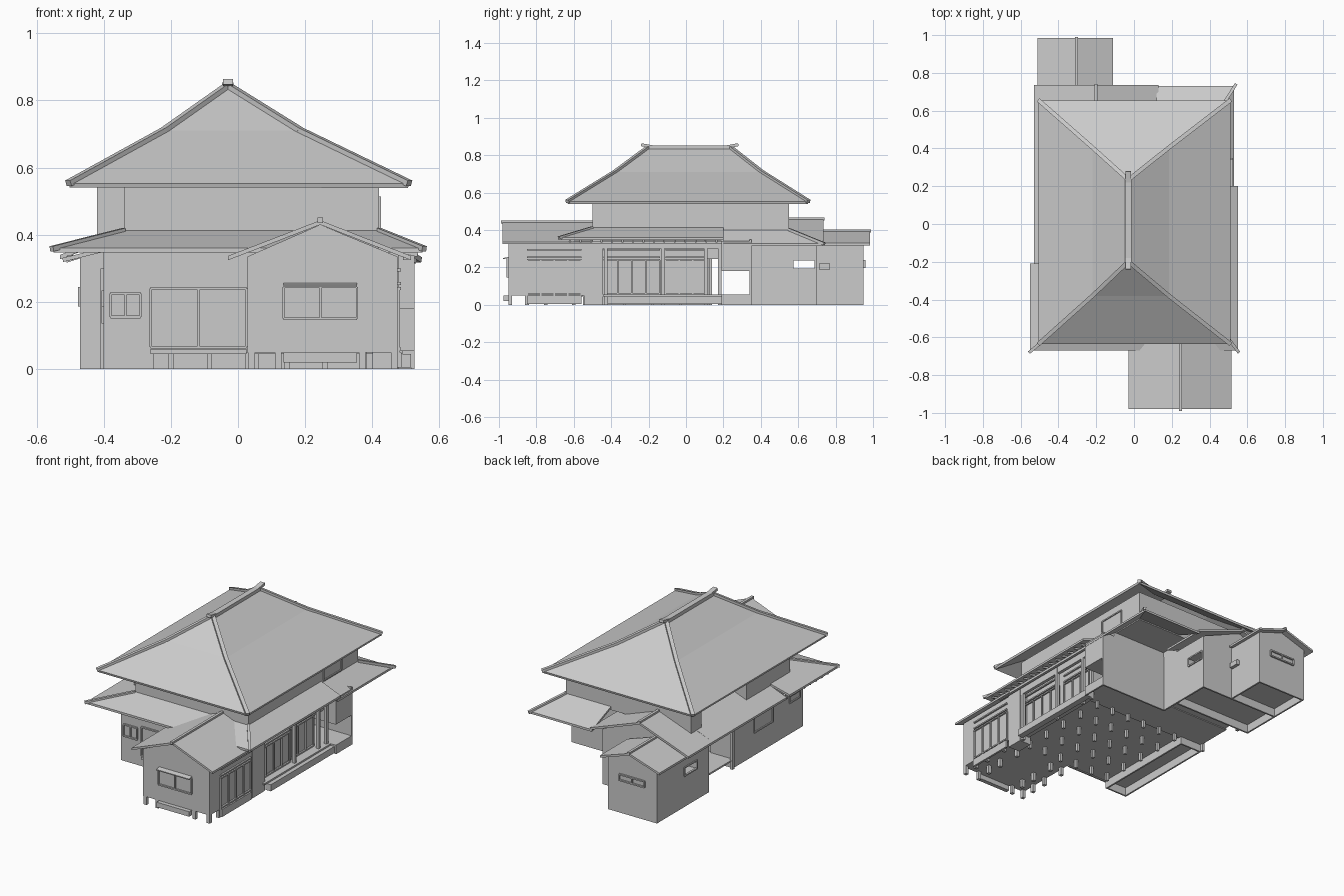
import bpy, bmesh
from mathutils import Vector

cube = bpy.data.objects.get("Cube")
if cube:
    bpy.data.objects.remove(cube, do_unlink=True)

grey = bpy.data.materials.new("plain_grey")
grey.use_nodes = True
grey.diffuse_color = (0.6, 0.6, 0.6, 1)
grey.node_tree.nodes["Principled BSDF"].inputs["Base Color"].default_value = grey.diffuse_color


def finish(name, bm):
    bmesh.ops.recalc_face_normals(bm, faces=bm.faces)
    mesh = bpy.data.meshes.new(name)
    bm.to_mesh(mesh)
    bm.free()
    mesh.materials.append(grey)
    obj = bpy.data.objects.new(name, mesh)
    bpy.context.collection.objects.link(obj)
    return obj


def box(name, x0, x1, y0, y1, z0, z1):
    bm = bmesh.new()
    bmesh.ops.create_cube(bm, size=1)
    low, high = Vector((x0, y0, z0)), Vector((x1, y1, z1))
    for v in bm.verts:
        v.co = (low + high) / 2 + v.co * (high - low)
    return finish(name, bm)


def bar(name, start, end, width, height):
    start, end = Vector(start), Vector(end)
    span = end - start
    turn = span.to_track_quat('Y', 'Z')
    bm = bmesh.new()
    bmesh.ops.create_cube(bm, size=1)
    for v in bm.verts:
        scaled = Vector((v.co.x * width, v.co.y * span.length, v.co.z * height))
        v.co = (start + end) / 2 + turn @ scaled
    return finish(name, bm)


def extrude(name, points, offset):
    bm = bmesh.new()
    face = bm.faces.new([bm.verts.new(p) for p in points])
    grown = bmesh.ops.extrude_face_region(bm, geom=[face], use_keep_orig=True)
    moved = [g for g in grown["geom"] if isinstance(g, bmesh.types.BMVert)]
    bmesh.ops.translate(bm, verts=moved, vec=offset)
    return finish(name, bm)


def roof_slab(name, points, thick=0.013):
    return extrude(name, points, (0, 0, -thick))


def gable_roof(name, left, ridge, right, y0, y1, eave, top):
    for side, x in (("left", left), ("right", right)):
        roof_slab(f"{name}_{side}_slope", [(x, y0, eave), (ridge, y0, top),
                                           (ridge, y1, top), (x, y1, eave)])
    bar(f"{name}_ridge", (ridge, y0 - .01, top), (ridge, y1 + .005, top), .016, .016)


def gable_block(name, x0, ridge, x1, y0, y1, base, eave, top):
    profile = [(x0, base), (x1, base), (x1, eave), (ridge, top), (x0, eave)]
    return extrude(name, [(x, y0, z) for x, z in profile], (0, y1 - y0, 0))


def base_walls(name, x0, x1, y0, y1, t=0.01):
    # thin plinth around a raised floor
    box(name + "_left", x0, x0 + t, y0, y1, 0, .06)
    box(name + "_right", x1 - t, x1, y0, y1, 0, .06)
    box(name + "_front", x0, x1, y0, y0 + t, 0, .06)
    box(name + "_back", x0, x1, y1 - t, y1, 0, .06)


def sliding_doors(name, x, y0, y1, panels):
    # frames and mullions on a wall facing +x
    for z in (.06, .24, .255, .295):
        box(name + "_rail", x, x + .01, y0, y1, z - .004, z + .004)
    for i in range(panels + 1):
        y = y0 + (y1 - y0) * i / panels
        box(name + "_mullion", x, x + .008, y - .004, y + .004, .05, .24)


def side_frame(name, x, y0, y1, z0, z1, depth=0.006):
    # window frame on a wall facing sideways
    for z in (z0, z1):
        box(name + "_rail", x - depth, x + depth, y0, y1, z - .004, z + .004)
    for y in (y0, y1):
        box(name + "_post", x - depth, x + depth, y - .004, y + .004, z0, z1)


def front_frame(name, x0, x1, z0, z1, y, side=-1):
    # window frame on a wall facing -y (or +y)
    a, b = sorted((y, y + side * .01))
    for z in (z0, z1):
        box(name + "_rail", x0, x1, a, b, z - .004, z + .004)
    for x in (x0, (x0 + x1) / 2, x1):
        box(name + "_post", x - .003, x + .003, a, b, z0, z1)


# main roof: three rings rising to a ridge, slightly concave
rings = [[(-.505, .51), (-.635, .655), .553], [(-.22, .185), (-.38, .405), .71],
         [(-.031, -.029), (-.2, .235), .843]]
bm = bmesh.new()
loops = []
for (xa, xb), (ya, yb), z in rings:
    loops.append([bm.verts.new(p) for p in ((xa, ya, z), (xb, ya, z), (xb, yb, z), (xa, yb, z))])
for lower, upper in zip(loops, loops[1:]):
    for i in range(4):
        j = (i + 1) % 4
        bm.faces.new((lower[i], lower[j], upper[j], upper[i]))
bm.faces.new(loops[-1])
corners = [[v.co.copy() for v in ring] for ring in loops]
roof = finish("main_roof", bm)
thick = roof.modifiers.new("thickness", 'SOLIDIFY')
thick.thickness = 0.014
thick.offset = -1
for lower, upper in zip(corners, corners[1:]):
    for a, b in zip(lower, upper):
        bar("main_roof_hip", a, b, .022, .018)
bar("main_ridge", (-.03, -.2, .84), (-.03, .24, .84), .034, .026)
for y, tip in ((-.18, -.24), (.22, .28)):
    bar("ridge_horn", (-.03, y, .845), (-.03, tip, .856), .03, .016)

# upper storey
box("upper_walls", -.34, .42, -.5, .55, .38, .56)
box("upper_left_bay", -.42, -.33, -.4, .02, .36, .56)
box("upper_back_bay", -.42, -.33, .45, .55, .36, .56)
side_frame("upper_window", .42, .22, .39, .41, .51)

# skirt roof around the lower storey
eave, top = .36, .412
roof_slab("skirt_front", [(-.55, -.67, eave), (.55, -.67, eave), (.42, -.5, top), (-.34, -.5, top)])
roof_slab("skirt_right", [(.55, -.67, eave), (.55, .2, eave), (.42, .2, top), (.42, -.5, top)])
roof_slab("skirt_left", [(-.55, -.67, eave), (-.55, -.21, eave), (-.34, -.21, top), (-.34, -.5, top)])
roof_slab("skirt_left_rear", [(-.53, -.21, .34), (-.53, .5, .34), (-.34, .5, top), (-.34, -.21, top)])
low = .328
roof_slab("skirt_back_right", [(.53, .2, low), (.53, .73, low), (.42, .55, .4), (.42, .2, .4)])
roof_slab("skirt_back", [(.53, .73, low), (.12, .73, low), (.12, .55, .4), (.42, .55, .4)])
bar("skirt_hip", (-.555, -.68, .358), (-.34, -.5, .412), .016, .016)
bar("skirt_hip", (.555, -.68, .358), (.42, -.5, .412), .016, .016)
bar("skirt_hip", (.54, .74, .325), (.42, .55, .402), .016, .016)
for i in range(15):
    y = -.62 + i * .056
    bar("right_rafter", (.43, y, .365), (.535, y, .34), .01, .012)
    bar("left_rafter", (-.38, y, .36), (-.522, y, .325), .01, .012)
for side in (-1, 1):
    box("eave_beam", side * .5 - .008, side * .5 + .008, -.6, .19, .325, .34)

# front wing with gable
gable_block("front_wing", .028, .245, .475, -.95, -.5, .05, .335, .43)
gable_roof("front_wing_roof", -.03, .245, .515, -.98, -.5, .337, .443)
front_frame("front_window", .135, .355, .15, .245, -.95)
roof_slab("front_window_hood", [(.135, -.95, .256), (.355, -.95, .256), (.355, -.978, .25), (.135, -.978, .25)], .006)
box("front_step", .135, .355, -.975, -.95, .02, .05)
sliding_doors("wing_doors", .475, -.85, -.56, 4)
box("wing_porch", .475, .487, -.85, -.56, .005, .05)
for x in (.04, .12, .37, .465):
    for y in (-.94, -.85, -.75, -.6):
        box("wing_stub_post", x - .01, x + .01, y - .01, y + .01, 0, .055)

# lower storey, front half
box("hall", -.26, .425, -.55, .11, .05, .37)
box("left_room", -.4, -.25, -.55, .12, .05, .36)
base_walls("left_room_base", -.4, -.25, -.55, .12)
front_frame("left_room_window", -.38, -.29, .155, .225, -.55)
side_frame("left_room_side_window", -.4, -.26, -.08, .14, .23)
side_frame("left_room_small_window", -.4, -.52, -.42, .19, .23)
front_frame("front_doors", -.26, .025, .065, .24, -.55)
box("front_doors_sill", -.26, .025, -.56, -.55, .045, .06)
box("corner_wall", .4, .478, -.545, -.445, 0, .36)
box("veranda_floor", .41, .49, -.445, .19, .045, .055)
box("veranda_step", .478, .515, -.42, .19, .005, .045)
box("veranda_lintel", .455, .475, -.445, .19, .3, .345)
for y in (-.43, -.125, .105, .18):
    box("veranda_post", .458, .476, y - .009, y + .009, 0, .34)
sliding_doors("veranda_doors", .44, -.44, -.14, 4)
sliding_doors("veranda_doors_rear", .425, -.11, .11, 3)
for i in range(6):
    for j in range(5):
        x, y = -.2 + i * .115, -.48 + j * .15
        box("floor_post", x - .008, x + .008, y - .008, y + .008, 0, .055)

# open passage through the middle
box("passage_floor", -.4, .44, .1, .345, .045, .055)
box("passage_ceiling", -.4, .44, .1, .345, .245, .38)
for y in (.13, .44):
    box("passage_post", -.41, -.394, y - .008, y + .008, 0, .3)

# right rear room with side opening
box("rear_room_upper", .1, .525, .19, .35, .18, .34)
box("rear_room_back_wall", .06, .525, .34, .35, 0, .35)
box("rear_room_floor", .1, .525, .19, .35, .045, .055)
box("rear_room_plinth", .515, .525, .19, .35, 0, .05)

# rear gabled block, pierced by a side window
box("rear_block_inner", -.39, .07, .345, .46, .05, .38)
gable_block("rear_block_upper", -.47, -.2, .07, .45, .7, .24, .335, .45)
box("rear_block_lower", -.47, .07, .45, .7, .05, .19)
box("rear_block_jamb", -.47, .07, .45, .57, .19, .24)
box("rear_block_end_jamb", -.47, .07, .69, .7, .19, .24)
base_walls("rear_block_base", -.47, .07, .45, .7)
box("rear_inner_plinth", .06, .07, .345, .46, 0, .06)
gable_roof("rear_block_roof", -.53, -.2, .13, .45, .735, .34, .46)
for x in (-.47, .07):
    side_frame("rear_block_window", x, .57, .69, .19, .24)

# small end annex
gable_block("end_annex", -.47, -.305, -.14, .69, .95, .05, .33, .385)
base_walls("end_annex_base", -.47, -.14, .69, .95)
gable_roof("end_annex_roof", -.51, -.305, -.11, .72, .985, .33, .395)
front_frame("end_annex_window", -.39, -.22, .2, .235, .95, 1)
box("annex_side_window", -.14, -.12, .71, .77, .19, .22)
